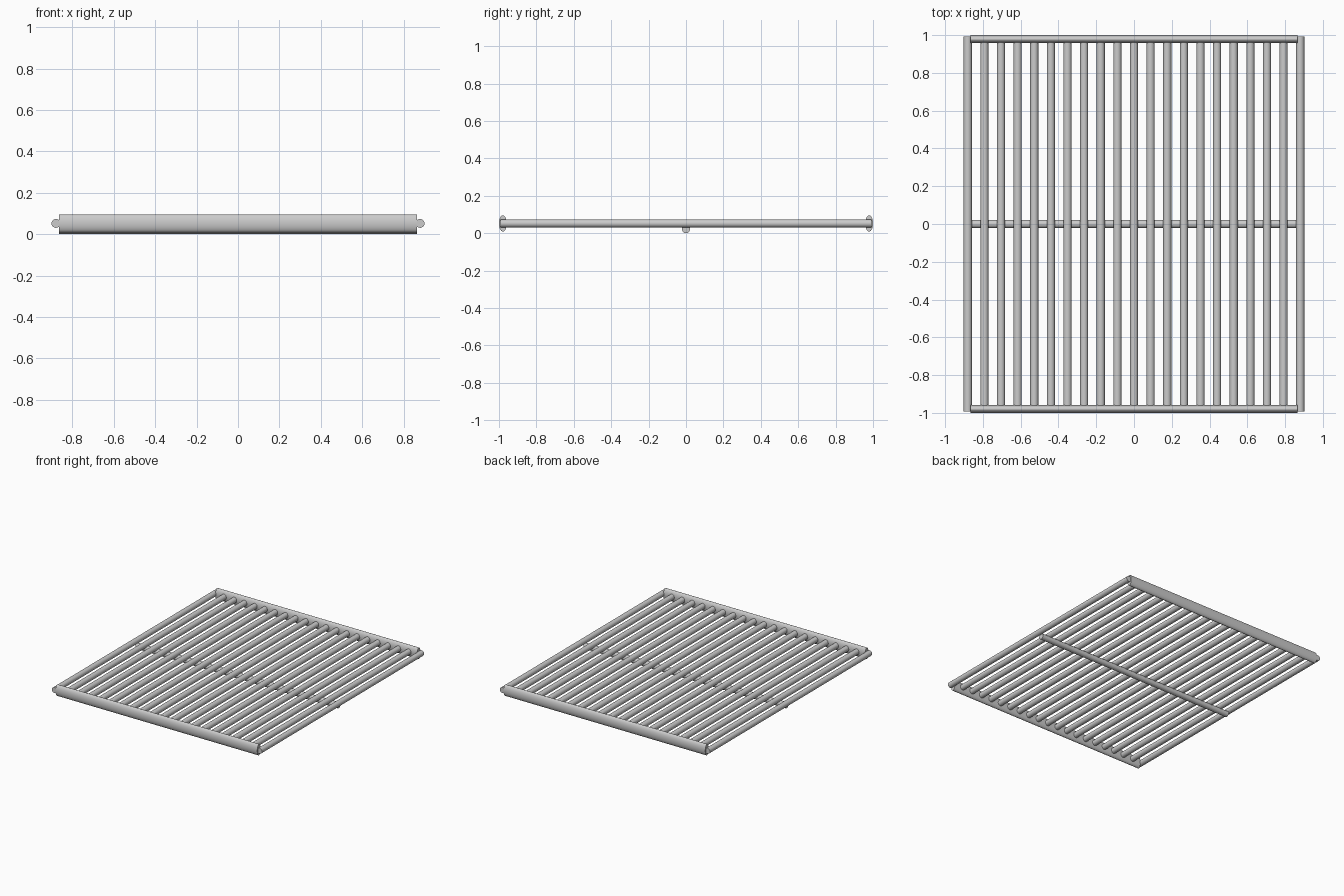
import bpy
import math

if "Cube" in bpy.data.objects:
    bpy.data.objects.remove(bpy.data.objects["Cube"])


def rod(name, axis, length, location, half_w, half_h, sides=32):
    """Solid rod along x or y with an elliptical cross-section."""
    bpy.ops.mesh.primitive_cylinder_add(vertices=sides, radius=1, depth=length)
    ob = bpy.context.object
    ob.name = name
    for v in ob.data.vertices:
        x, y, z = v.co
        if axis == 'X':
            v.co = (z, x * half_w, y * half_h)
        else:
            v.co = (x * half_w, -z, y * half_h)
    ob.location = location
    bpy.ops.object.shade_smooth_by_angle(angle=math.radians(40))
    return ob


BAR_R = 0.0215
BAR_Z = 0.052
COUNT = 21
SPAN = 0.88

# Row of long round grill bars
for i in range(COUNT):
    x = -SPAN + 2 * SPAN * i / (COUNT - 1)
    rod(f"grill_bar_{i + 1:02d}", 'Y', 1.986, (x, 0, BAR_Z), BAR_R, BAR_R)

# Tall oval rails closing the front and back ends
for name, y in (("front_rail", -0.979), ("back_rail", 0.979)):
    rod(name, 'X', 1.73, (0, y, BAR_Z), 0.021, 0.0435)

# Round cross brace under the middle of the bars
rod("cross_brace", 'X', 1.73, (0, 0, 0.022), 0.022, 0.022)
